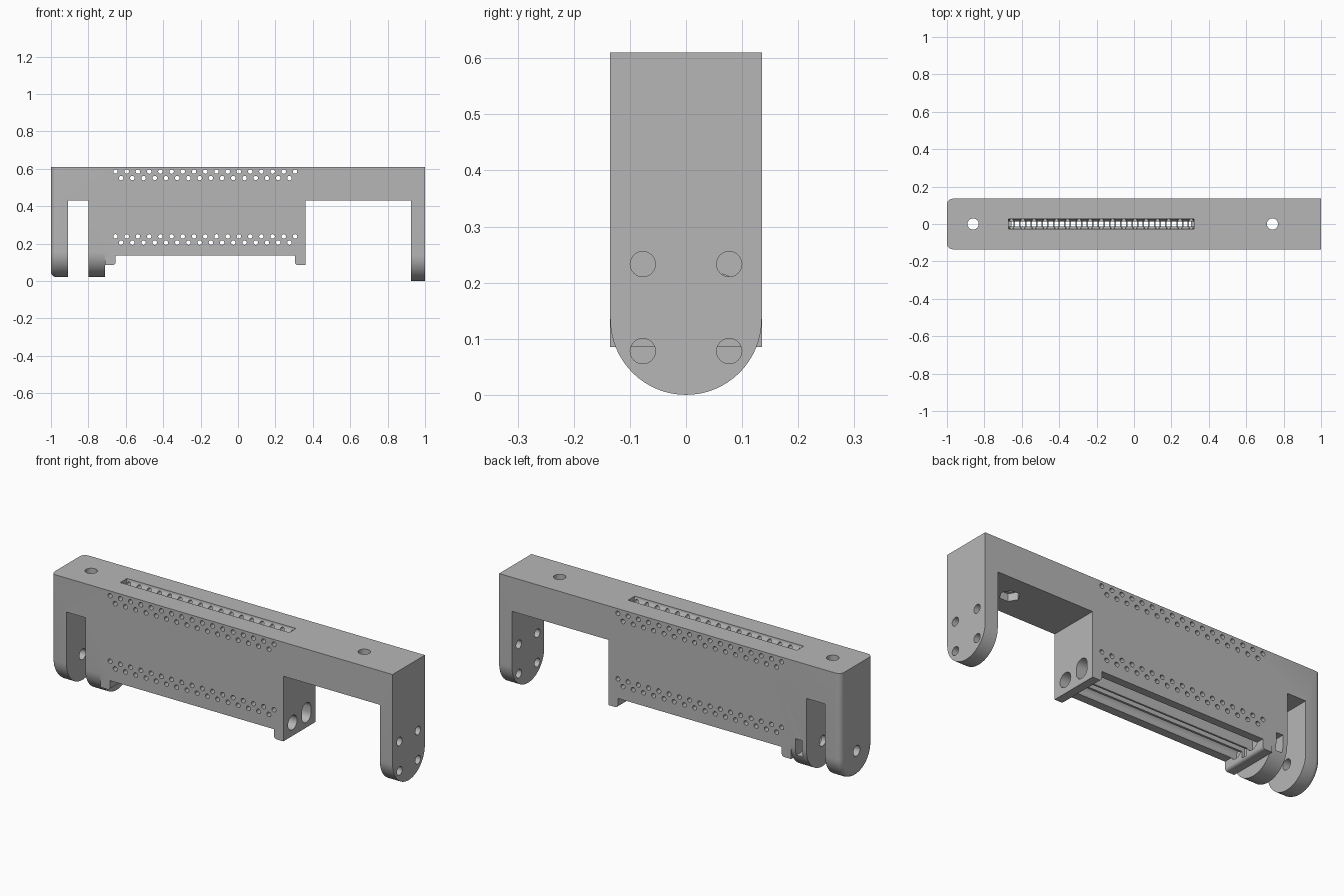
import bpy, bmesh, math

if "Cube" in bpy.data.objects:
    bpy.data.objects.remove(bpy.data.objects["Cube"])

D = 0.135       # half depth
H = 0.61        # overall height
PITCH = 0.06    # spacing of the small holes

grey = bpy.data.materials.new("plain grey")
grey.diffuse_color = (0.47, 0.47, 0.47, 1)
grey.use_nodes = True
grey.node_tree.nodes["Principled BSDF"].inputs["Base Color"].default_value = grey.diffuse_color


def prism(bm, pts, axis, a, b):
    """Closed outline pushed along an axis; pts are the two other coordinates."""
    def place(p, t):
        return {"x": (t, p[0], p[1]), "y": (p[0], t, p[1]), "z": (p[0], p[1], t)}[axis]
    lo = [bm.verts.new(place(p, a)) for p in pts]
    hi = [bm.verts.new(place(p, b)) for p in pts]
    faces = [bm.faces.new(lo), bm.faces.new(hi)]
    n = len(pts)
    for i in range(n):
        j = (i + 1) % n
        faces.append(bm.faces.new((lo[i], lo[j], hi[j], hi[i])))
    bmesh.ops.recalc_face_normals(bm, faces=faces)


def arc(u, v, r, a0, a1, n):
    return [(u + r * math.cos(math.radians(a0 + (a1 - a0) * i / n)),
             v + r * math.sin(math.radians(a0 + (a1 - a0) * i / n))) for i in range(n + 1)]


def circle(u, v, r, n=24):
    return arc(u, v, r, 0, 360, n)[:-1]


def rect(u0, u1, v0, v1):
    return [(u0, v0), (u1, v0), (u1, v1), (u0, v1)]


def make(name, prisms):
    bm = bmesh.new()
    for args in prisms:
        prism(bm, *args)
    me = bpy.data.meshes.new(name)
    bm.to_mesh(me)
    bm.free()
    me.materials.append(grey)
    ob = bpy.data.objects.new(name, me)
    bpy.context.collection.objects.link(ob)
    return ob


def cut(target, name, prisms):
    cutter = make(name, prisms)
    cutter.hide_render = True
    mod = target.modifiers.new(name, "BOOLEAN")
    mod.operation = "DIFFERENCE"
    mod.solver = "EXACT"
    mod.object = cutter
    bpy.context.view_layer.objects.active = target
    bpy.ops.object.modifier_apply(modifier=name)
    bpy.data.objects.remove(cutter)


# Frame: front outline with beam, legs, body and the two lips
outline = [(-1, H), (-1, 0.02), (-0.91, 0.02), (-0.91, 0.43), (-0.80, 0.43),
           (-0.80, 0.02), (-0.71, 0.02), (-0.71, 0.085)]
outline += arc(-0.67, 0.10, 0.015, -90, 0, 4)
outline += [(-0.655, 0.135), (0.305, 0.135)]
outline += arc(0.32, 0.10, 0.015, 180, 270, 4)
outline += [(0.36, 0.085), (0.36, 0.43), (0.925, 0.43), (0.925, 0), (1, 0), (1, H)]
frame = make("frame", [(outline, "y", -D, D)])


# Round ends of the legs
def round_end(zc):
    return [(-0.16, -0.05), (-0.16, zc), *arc(0, zc, D, 180, 360, 32), (0.16, zc), (0.16, -0.05)]


cut(frame, "leg_rounding", [(round_end(0.155), "x", -1.05, -0.855),
                            (round_end(0.155), "x", -0.855 + 0.01, -0.71),
                            (round_end(0.135), "x", 0.8, 1.05)])

# Soft outer edge of the left leg
bm = bmesh.new()
bm.from_mesh(frame.data)
bmesh.ops.remove_doubles(bm, verts=bm.verts, dist=1e-5)
edges = [e for e in bm.edges
         if all(abs(v.co.x + 1) < 1e-4 for v in e.verts)
         and not all(abs(v.co.z - H) < 1e-4 for v in e.verts)
         and len({round(f.normal.x, 2) for f in e.link_faces}) > 1]
bmesh.ops.bevel(bm, geom=edges, offset=0.03, segments=5, profile=0.5, affect="EDGES")
bm.to_mesh(frame.data)
bm.free()

# Staggered small holes through the body
holes = []
for z_long, z_short in ((0.585, 0.55), (0.238, 0.205)):
    for i in range(17):
        holes.append((circle(-0.655 + PITCH * i, z_long, 0.012, 16), "y", -0.2, 0.2))
    for i in range(16):
        holes.append((circle(-0.625 + PITCH * i, z_short, 0.012, 16), "y", -0.2, 0.2))
cut(frame, "small_holes", holes)

# Long vertical slot with flared mouth
slot = [(-0.028, 0.65), (-0.028, 0.60), (-0.014, 0.575), (-0.014, 0.10),
        (0.014, 0.10), (0.014, 0.575), (0.028, 0.60), (0.028, 0.65)]
cut(frame, "slot", [(slot, "x", -0.67, 0.32)])

# Lengthwise rod channels, open below between the lips
stadium = arc(0.058, 0.15, 0.038, 180, 360, 12) + arc(0.058, 0.178, 0.038, 0, 180, 12)
cut(frame, "rod_channels", [(circle(-0.058, 0.155, 0.038), "x", -0.69, 0.45),
                            (stadium, "x", -0.69, 0.45)])

# Screw holes: beam, left legs and right leg
screws = [(circle(x, 0, 0.03), "z", 0.38, 0.7) for x in (-0.86, 0.74)]
screws.append((circle(0, 0.155, 0.028), "x", -1.1, -0.705))
screws += [(circle(y, z, 0.0225), "x", 0.85, 1.1) for y in (-0.077, 0.077) for z in (0.078, 0.233)]
cut(frame, "screw_holes", screws)

# Nut pockets
cut(frame, "nut_pockets", [(circle(0.74, 0, 0.05, 6), "z", 0.40, 0.47),
                           (rect(-0.775, -0.735, 0.11, 0.20), "y", -0.045, 0.2)])

# Thin ribs dividing the slot
make("slot_ribs", [(rect(-0.644 + 0.03 * i, -0.636 + 0.03 * i, 0.26, 0.53), "y", -0.015, 0.015)
                   for i in range(32)])

# Smooth the round surfaces, keep edges crisp
bpy.ops.object.select_all(action="DESELECT")
frame.select_set(True)
bpy.context.view_layer.objects.active = frame
bpy.ops.object.shade_smooth_by_angle(angle=math.radians(30))
